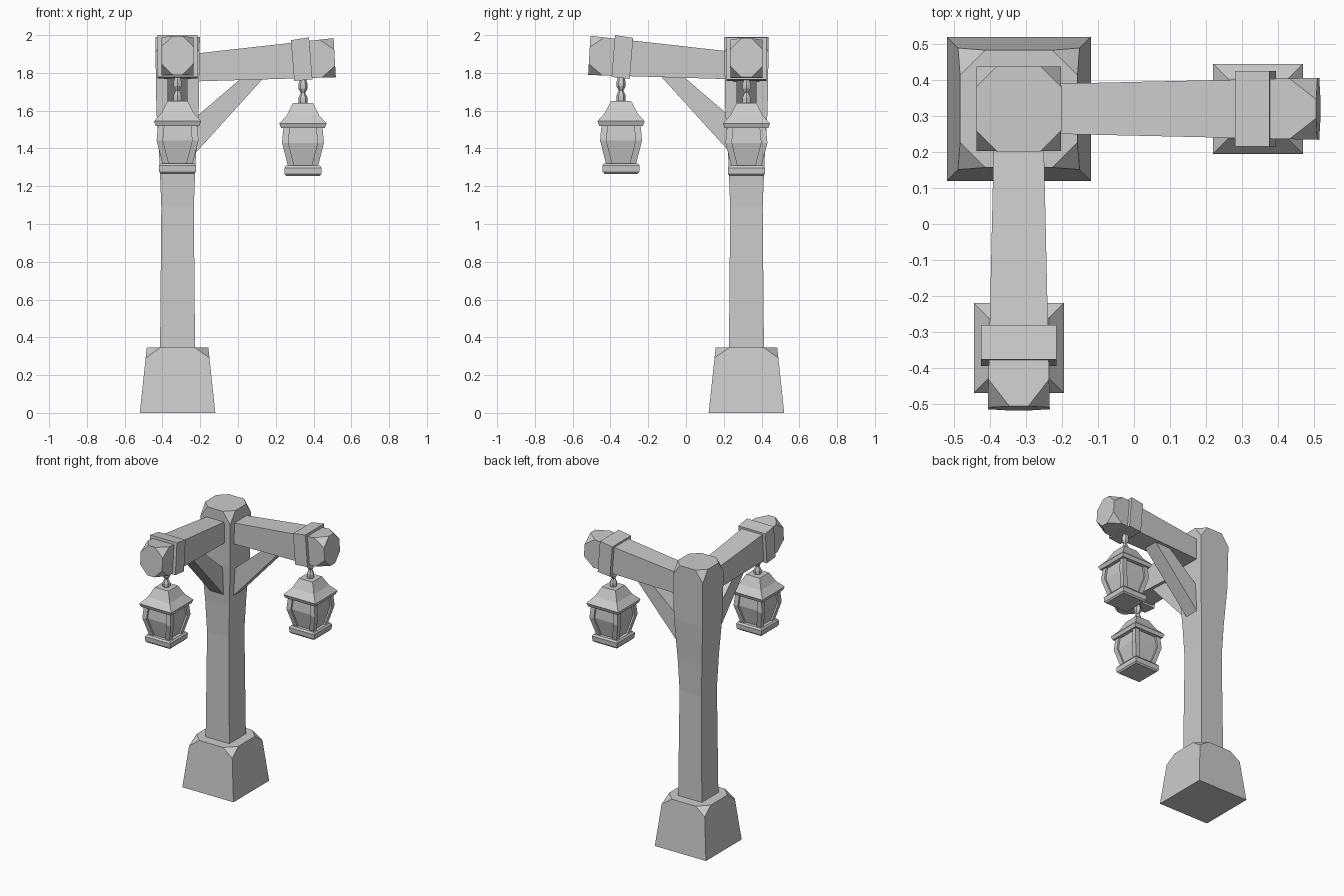
import bpy, bmesh, math
from mathutils import Vector, Matrix

if "Cube" in bpy.data.objects:
    bpy.data.objects.remove(bpy.data.objects["Cube"])

POST = Vector((-0.32, 0.32, 0))


def ring_z(z, h, cx=0.0, cy=0.0):
    """Horizontal square ring."""
    return [Vector((cx + sx * h, cy + sy * h, z))
            for sx, sy in ((-1, -1), (1, -1), (1, 1), (-1, 1))]


def ring_x(xb, zb, xt, zt, w):
    """Upright rectangular ring, from bottom (xb, zb) to top (xt, zt)."""
    return [Vector((xb, -w, zb)), Vector((xb, w, zb)),
            Vector((xt, w, zt)), Vector((xt, -w, zt))]


def loft(bm, rings):
    rows = [[bm.verts.new(p) for p in r] for r in rings]
    n = len(rows[0])
    bm.faces.new(rows[0][::-1])
    bm.faces.new(rows[-1])
    for a, b in zip(rows, rows[1:]):
        for i in range(n):
            j = (i + 1) % n
            bm.faces.new((a[i], a[j], b[j], b[i]))


def chop_corners(bm, rings, side, depth):
    """Slice the corners off the last ring."""
    last, prev = rings[-1], rings[-2]
    mid = sum((p for r in rings[-2:] for p in r), Vector()) / 8
    for i, c in enumerate(last):
        a = c + (last[i - 1] - c).normalized() * side
        b = c + (last[(i + 1) % 4] - c).normalized() * side
        d = c + (prev[i] - c).normalized() * depth
        nrm = (b - a).cross(d - a).normalized()
        if nrm.dot(mid - a) > 0:
            nrm = -nrm
        res = bmesh.ops.bisect_plane(bm, geom=bm.verts[:] + bm.edges[:] + bm.faces[:],
                                     plane_co=a, plane_no=nrm, clear_outer=True)
        cut = [e for e in res["geom_cut"] if isinstance(e, bmesh.types.BMEdge)]
        bmesh.ops.contextual_create(bm, geom=cut)


def finish(bm, name, mat):
    bmesh.ops.recalc_face_normals(bm, faces=bm.faces)
    me = bpy.data.meshes.new(name)
    bm.to_mesh(me)
    bm.free()
    ob = bpy.data.objects.new(name, me)
    ob.matrix_world = mat
    bpy.context.collection.objects.link(ob)


def solid(name, rings, mat, chop=None):
    bm = bmesh.new()
    loft(bm, rings)
    if chop:
        chop_corners(bm, rings, *chop)
    finish(bm, name, mat)


# Stone foot and flared post
at_post = Matrix.Translation(POST)
solid("base", [ring_z(0, 0.2), ring_z(0.345, 0.163)], at_post, (0.07, 0.055))
solid("post", [ring_z(z, h) for z, h in
               ((0.3, 0.093), (1.09, 0.086), (1.32, 0.095), (1.6, 0.112), (1.99, 0.118))],
      at_post, (0.058, 0.08))


def arm_set(tag, angle, dz):
    mat = Matrix.Translation(POST + Vector((0, 0, dz))) @ Matrix.Rotation(angle, 4, 'Z')
    # Beam with chopped end, strap, and diagonal brace
    solid("arm_" + tag, [ring_x(0.03, 1.753, 0.03, 1.895, 0.068),
                         ring_x(0.838, 1.777, 0.826, 1.984, 0.086)], mat, (0.06, 0.075))
    solid("strap_" + tag, [ring_x(0.618, 1.757, 0.6, 1.973, 0.105),
                           ring_x(0.714, 1.766, 0.696, 1.988, 0.105)], mat)
    solid("brace_" + tag, [[Vector((x, y, z)) for x, z in
                            ((0.09, 1.37), (0.48, 1.80), (0.37, 1.80), (0.09, 1.56))]
                           for y in (-0.053, 0.053)], mat)

    lamp = mat @ Matrix.Translation((0.664, 0, 0))
    # Chain of two six-sided links
    solid("chain_" + tag,
          [[Vector((r * math.cos(k * math.pi / 3), r * math.sin(k * math.pi / 3), z))
            for k in range(6)]
           for z, r in ((1.62, 0.014), (1.645, 0.025), (1.667, 0.025), (1.695, 0.012),
                        (1.718, 0.025), (1.738, 0.025), (1.78, 0.012))], lamp)
    # Lantern roof, glass and floor
    solid("lantern_roof_" + tag, [ring_z(z, h) for z, h in
          ((1.508, 0.116), (1.532, 0.125), (1.575, 0.086), (1.64, 0.053))], lamp)
    solid("lantern_glass_" + tag, [ring_z(z, h) for z, h in
          ((1.30, 0.066), (1.43, 0.098), (1.515, 0.09))], lamp)
    solid("lantern_floor_" + tag, [ring_z(z, h) for z, h in
          ((1.254, 0.088), (1.264, 0.097), (1.297, 0.099), (1.309, 0.09))], lamp)
    # Corner bars
    bm = bmesh.new()
    for sx in (-1, 1):
        for sy in (-1, 1):
            loft(bm, [ring_z(z, 0.017, sx * c, sy * c) for z, c in
                      ((1.30, 0.061), (1.43, 0.094), (1.515, 0.086))])
    finish(bm, "lantern_bars_" + tag, lamp)


arm_set("right", 0, 0)
arm_set("front", -math.pi / 2, 0.012)
